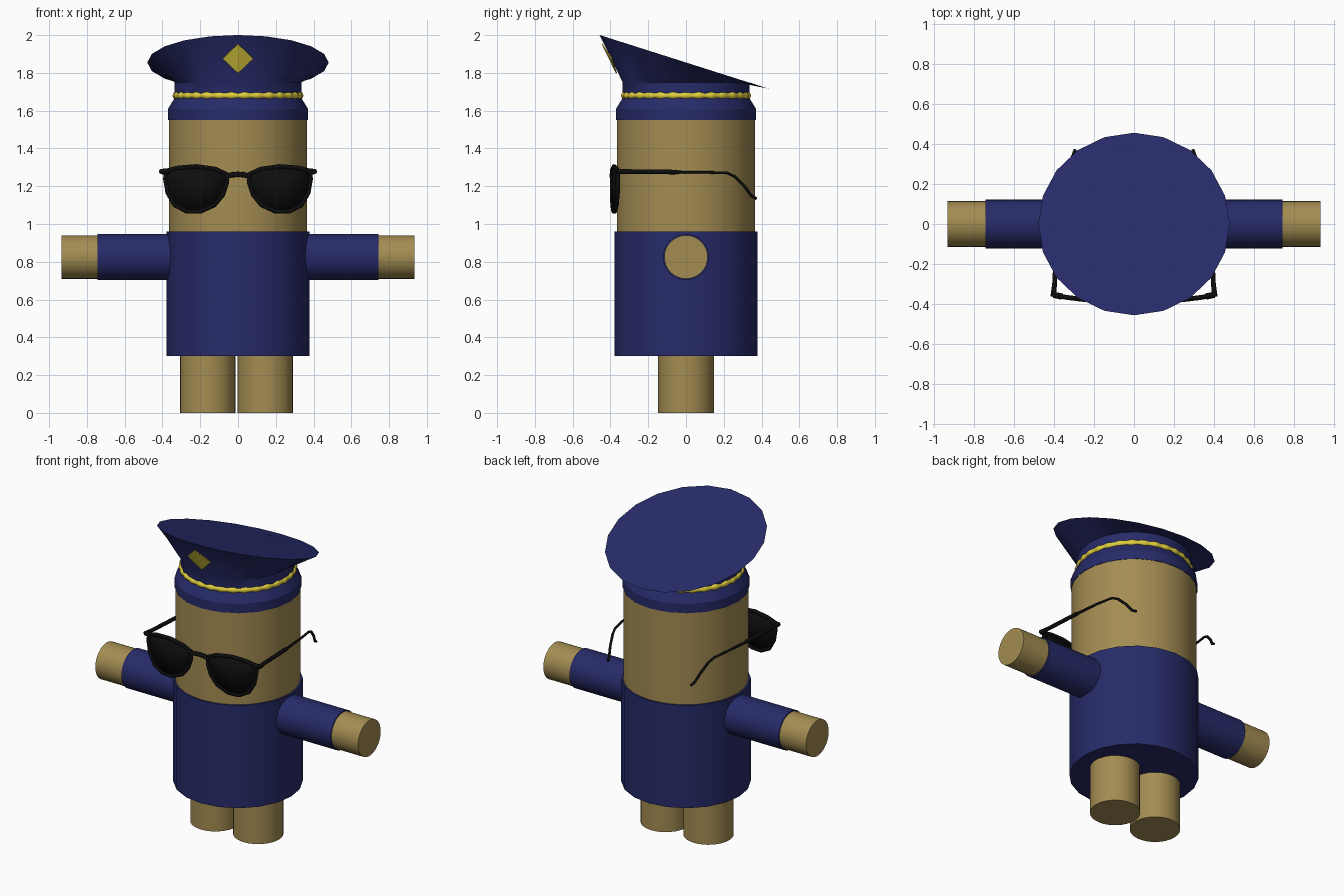
import bpy, bmesh, math
from mathutils import Vector

if "Cube" in bpy.data.objects:
    bpy.data.objects.remove(bpy.data.objects["Cube"])


def material(name, rgb):
    m = bpy.data.materials.new(name)
    m.diffuse_color = (*rgb, 1)
    m.use_nodes = True
    m.node_tree.nodes["Principled BSDF"].inputs["Base Color"].default_value = m.diffuse_color
    return m


TAN = material("tan", (0.37, 0.265, 0.085))
NAVY = material("navy", (0.02, 0.024, 0.14))
GOLD = material("gold", (0.75, 0.62, 0.05))
BLACK = material("black", (0.004, 0.004, 0.004))


def finish(ob, name, mat, angle=35):
    ob.name = name
    ob.data.materials.append(mat)
    bpy.ops.object.select_all(action='DESELECT')
    ob.select_set(True)
    bpy.context.view_layer.objects.active = ob
    if angle:
        bpy.ops.object.shade_smooth_by_angle(angle=math.radians(angle))
    return ob


def from_bmesh(bm, name, mat, angle=35):
    bmesh.ops.recalc_face_normals(bm, faces=bm.faces)
    me = bpy.data.meshes.new(name)
    bm.to_mesh(me)
    bm.free()
    ob = bpy.data.objects.new(name, me)
    bpy.context.collection.objects.link(ob)
    return finish(ob, name, mat, angle)


def cylinder(name, mat, a, b, r, sides):
    a, b = Vector(a), Vector(b)
    d = b - a
    bpy.ops.mesh.primitive_cylinder_add(
        vertices=sides, radius=r, depth=d.length, location=(a + b) / 2,
        rotation=d.to_track_quat('Z', 'Y').to_euler())
    return finish(bpy.context.object, name, mat)


def tube(name, pts, mat, cyclic=False, kind='POLY'):
    # pts: (x, y, z, radius)
    cu = bpy.data.curves.new(name, 'CURVE')
    cu.dimensions = '3D'
    cu.bevel_depth = 1
    cu.bevel_resolution = 2
    cu.use_fill_caps = True
    sp = cu.splines.new(kind)
    sp.points.add(len(pts) - 1)
    for p, (x, y, z, r) in zip(sp.points, pts):
        p.co = (x, y, z, 1)
        p.radius = r
    sp.use_cyclic_u = cyclic
    ob = bpy.data.objects.new(name, cu)
    bpy.context.collection.objects.link(ob)
    return finish(ob, name, mat, None)


# Head and jacket
cylinder("head", TAN, (0, 0, 0.93), (0, 0, 1.6), 0.365, 32)
cylinder("jacket", NAVY, (0, 0, 0.3), (0, 0, 0.96), 0.378, 20)

# Limbs
for side, s in (("left", -1), ("right", 1)):
    cylinder(side + "_leg", TAN, (s * 0.152 - 0.008, 0, 0), (s * 0.152 - 0.008, 0, 0.34), 0.147, 32)
    cylinder(side + "_sleeve", NAVY, (s * 0.3, 0, 0.825), (s * 0.745, 0, 0.825), 0.122, 32)
    cylinder(side + "_hand", TAN, (s * 0.7, 0, 0.825), (s * 0.935, 0, 0.825), 0.115, 32)

# Cap: stacked rings, the last one wide and tilted up at the front
N = 20
bm = bmesh.new()
rings = []
for r, z in ((0.37, 1.55), (0.37, 1.61), (0.335, 1.668), (0.335, 1.75), (0.48, None)):
    ring = []
    for i in range(N):
        a = 2 * math.pi * i / N
        x, y = r * math.cos(a), r * math.sin(a)
        if z is None:
            y *= 0.953
        ring.append(bm.verts.new((x, y, 1.855 - 0.318 * y if z is None else z)))
    rings.append(ring)
for lo, hi in zip(rings, rings[1:]):
    for i in range(N):
        j = (i + 1) % N
        bm.faces.new((lo[i], lo[j], hi[j], hi[i]))
bm.faces.new(rings[-1])
bm.faces.new(rings[0][::-1])
from_bmesh(bm, "cap", NAVY, 30)

# Gold braid with a rope-like ripple
M = 160
tube("cap_braid", [(0.326 * math.cos(a), 0.326 * math.sin(a), 1.68, 0.018 + 0.003 * math.cos(30 * a))
                   for a in (2 * math.pi * i / M for i in range(M))], GOLD, cyclic=True)

# Diamond badge folded over the front of the cap
bm = bmesh.new()
t, b, l, r = [bm.verts.new(p) for p in ((0, -0.442, 1.955), (0, -0.365, 1.80),
                                        (-0.08, -0.391, 1.877), (0.08, -0.391, 1.877))]
bm.faces.new((t, l, b))
bm.faces.new((t, b, r))
badge = from_bmesh(bm, "cap_badge", GOLD, None)
badge.modifiers.new("thickness", 'SOLIDIFY').thickness = 0.006


# Sunglasses
def front_y(x):
    return -0.392 + 0.036 * (x / 0.41) ** 2


OUTLINE = [(0.06, 1.265), (0.12, 1.291), (0.22, 1.305), (0.32, 1.297), (0.38, 1.283),
           (0.385, 1.24), (0.372, 1.165), (0.335, 1.1), (0.27, 1.066), (0.2, 1.066),
           (0.125, 1.1), (0.08, 1.155), (0.06, 1.215)]
for side, s in (("left", -1), ("right", 1)):
    bm = bmesh.new()
    edge = [bm.verts.new((s * x, front_y(x), z)) for x, z in OUTLINE]
    mid = bm.verts.new((s * 0.22, front_y(0.22) - 0.006, 1.19))
    for i in range(len(edge)):
        bm.faces.new((edge[i], edge[(i + 1) % len(edge)], mid))
    lens = from_bmesh(bm, side + "_lens", BLACK)
    sol = lens.modifiers.new("thickness", 'SOLIDIFY')
    sol.thickness, sol.offset = 0.008, 0
    tube(side + "_rim", [(s * x, front_y(x), z, 0.012) for x, z in OUTLINE], BLACK, cyclic=True)
    tube(side + "_hinge", [(s * 0.36, front_y(0.36), 1.28, 0.016), (s * 0.402, -0.355, 1.277, 0.015)], BLACK)
    tube(side + "_temple", [(s * x, y, z, r) for x, y, z, r in (
        (0.405, -0.365, 1.278, 0.014), (0.398, -0.3, 1.278, 0.012), (0.386, -0.06, 1.275, 0.012),
        (0.384, -0.04, 1.274, 0.008), (0.372, 0.1, 1.274, 0.007), (0.352, 0.22, 1.27, 0.007),
        (0.34, 0.26, 1.25, 0.008), (0.322, 0.31, 1.2, 0.008), (0.305, 0.345, 1.15, 0.008),
        (0.295, 0.372, 1.134, 0.008))], BLACK)
tube("glasses_bridge", [(x, front_y(x), z, 0.014) for x, z in (
    (-0.07, 1.25), (-0.035, 1.26), (0, 1.263), (0.035, 1.26), (0.07, 1.25))], BLACK)
